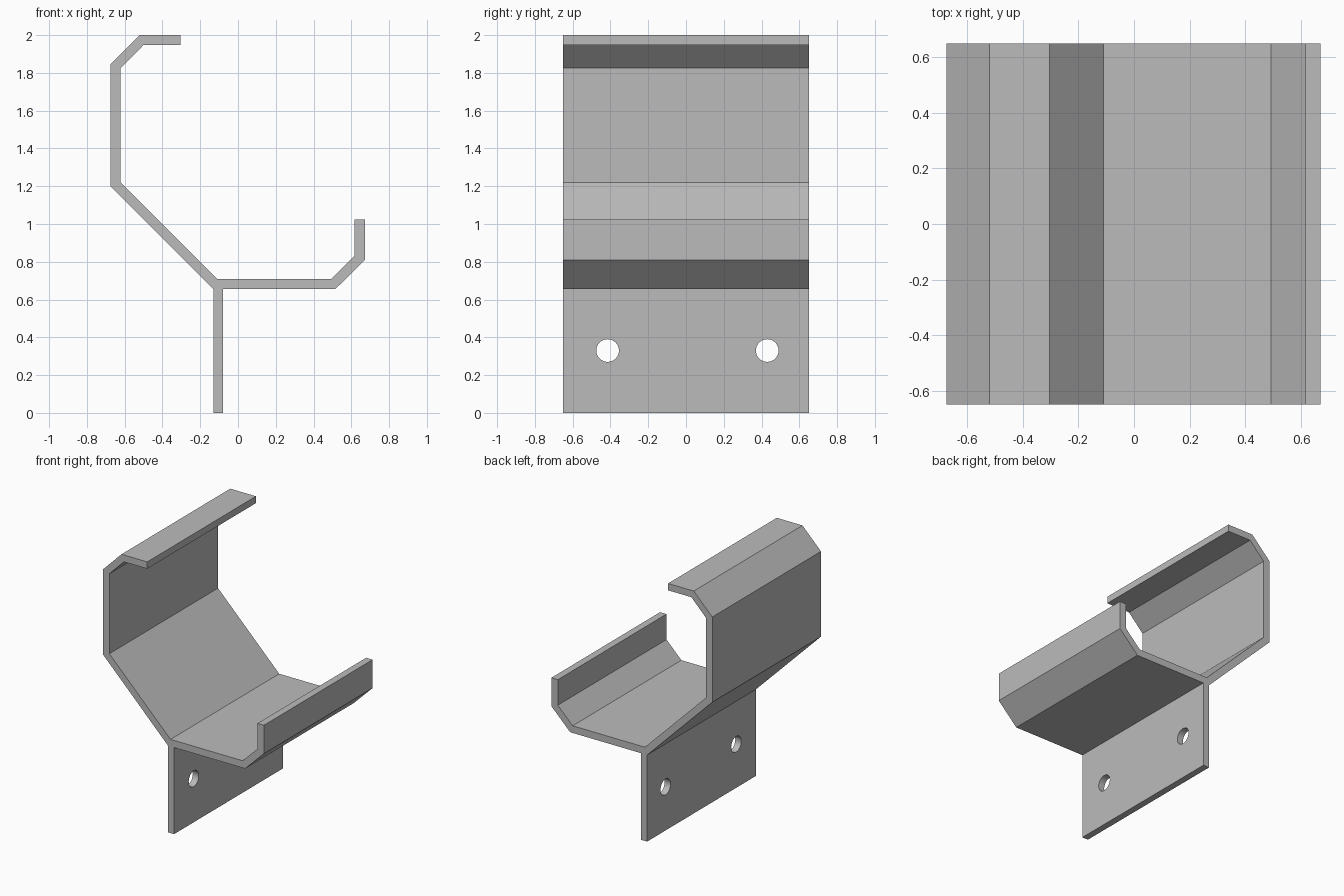
import bpy
import bmesh
import math

cube = bpy.data.objects.get("Cube")
if cube:
    bpy.data.objects.remove(cube, do_unlink=True)

HALF_WIDTH = 0.65

# Plain grey metal
metal = bpy.data.materials.new("grey_metal")
metal.use_nodes = True
grey = (0.5, 0.5, 0.5, 1.0)
metal.diffuse_color = grey
metal.node_tree.nodes["Principled BSDF"].inputs["Base Color"].default_value = grey

# Bracket cross-section (x, z): flange, front tray with lip, sloped back, top hook
profile = [
    (-0.13, 0), (-0.08, 0), (-0.08, 0.655),
    (0.515, 0.655), (0.672, 0.81), (0.672, 1.025), (0.618, 1.025),
    (0.618, 0.832), (0.494, 0.709), (-0.11, 0.709),
    (-0.622, 1.22), (-0.622, 1.825), (-0.5, 1.948),
    (-0.305, 1.948), (-0.305, 2), (-0.52, 2),
    (-0.675, 1.845), (-0.675, 1.2), (-0.13, 0.655),
]

# Extrude the section along the width
bm = bmesh.new()
face = bm.faces.new([bm.verts.new((x, -HALF_WIDTH, z)) for x, z in profile])
result = bmesh.ops.extrude_face_region(bm, geom=[face])
moved = [v for v in result["geom"] if isinstance(v, bmesh.types.BMVert)]
bmesh.ops.translate(bm, verts=moved, vec=(0, 2 * HALF_WIDTH, 0))
bmesh.ops.recalc_face_normals(bm, faces=bm.faces)
mesh = bpy.data.meshes.new("bracket")
bm.to_mesh(mesh)
bm.free()
mesh.materials.append(metal)
bracket = bpy.data.objects.new("bracket", mesh)
bpy.context.collection.objects.link(bracket)

# Two bolt holes through the flange
bpy.context.view_layer.objects.active = bracket
for y in (-0.415, 0.43):
    bpy.ops.mesh.primitive_cylinder_add(
        vertices=32, radius=0.06, depth=0.3,
        location=(-0.105, y, 0.33), rotation=(0, math.pi / 2, 0))
    cutter = bpy.context.object
    cutter.name = "bolt_hole_cutter"
    cutter.hide_render = True
    cutter.data.materials.append(metal)
    cut = bracket.modifiers.new("bolt_hole", "BOOLEAN")
    cut.operation = "DIFFERENCE"
    cut.solver = "EXACT"
    cut.object = cutter
    bpy.ops.object.select_all(action="DESELECT")
    bracket.select_set(True)
    bpy.context.view_layer.objects.active = bracket
    bpy.ops.object.modifier_apply(modifier=cut.name)
    bpy.data.objects.remove(cutter, do_unlink=True)

# Smooth hole walls, crisp folds
bpy.ops.object.shade_smooth_by_angle(angle=math.radians(30))
